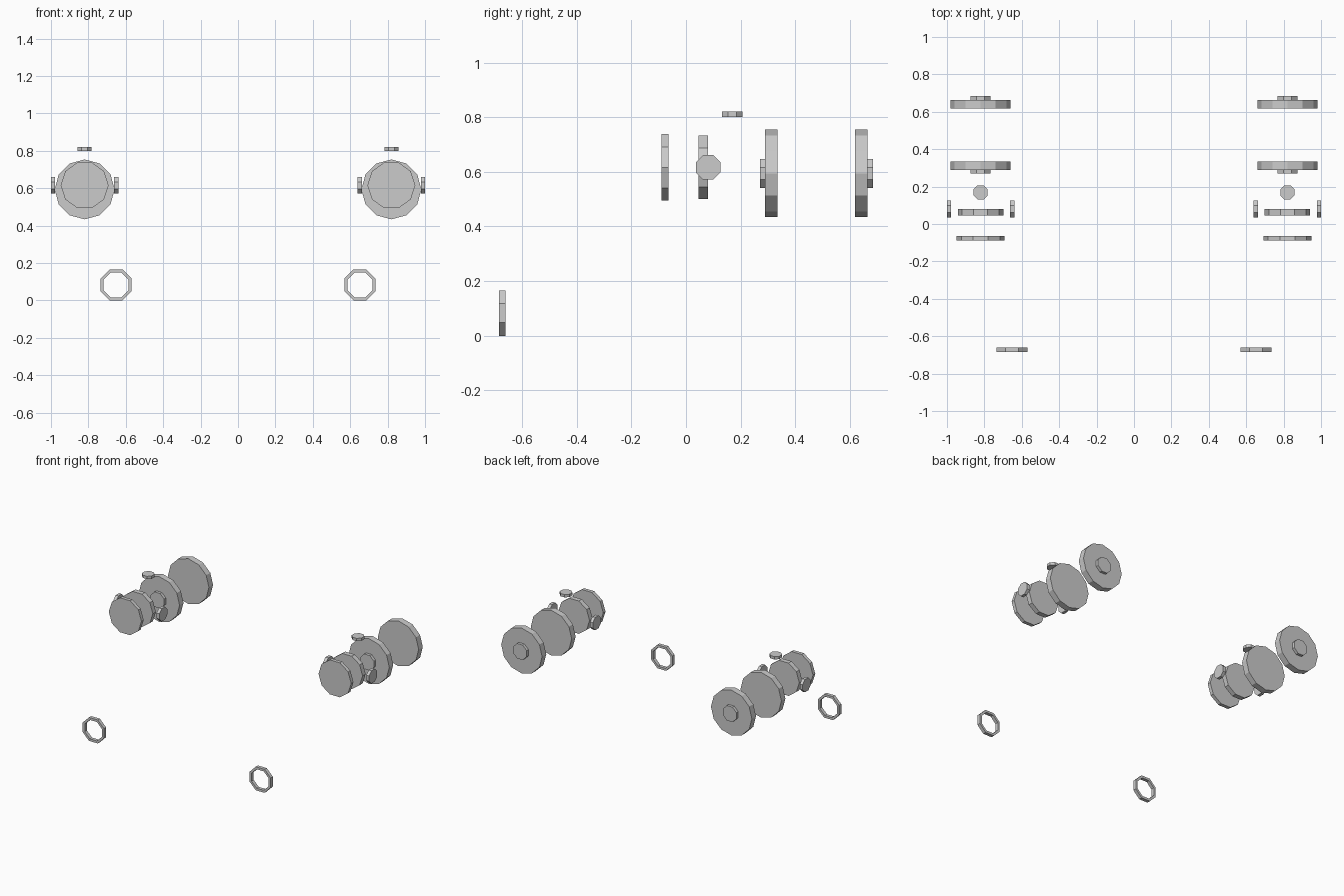
import bpy, bmesh
from math import pi, cos, sin
from mathutils import Matrix

if "Cube" in bpy.data.objects:
    bpy.data.objects.remove(bpy.data.objects["Cube"])

ROT = {
    'X': Matrix.Rotation(pi / 2, 4, 'Y'),
    'Y': Matrix.Rotation(pi / 2, 4, 'X'),
    'Z': Matrix.Identity(4),
}


def add_object(name, bm):
    bmesh.ops.recalc_face_normals(bm, faces=bm.faces[:])
    mesh = bpy.data.meshes.new(name)
    bm.to_mesh(mesh)
    bm.free()
    obj = bpy.data.objects.new(name, mesh)
    bpy.context.collection.objects.link(obj)
    return obj


def disc(name, center, radius, thick, sides, axis, turn=0.0):
    """Solid flat-faced disc; turn spins it about its own axis."""
    bm = bmesh.new()
    bmesh.ops.create_cone(bm, cap_ends=True, segments=sides,
                          radius1=radius, radius2=radius, depth=thick)
    bm.transform(Matrix.Translation(center) @ ROT[axis] @ Matrix.Rotation(turn, 4, 'Z'))
    return add_object(name, bm)


def ring(name, center, outer, inner, thick, sides):
    """Hollow ring facing front and back."""
    bm = bmesh.new()
    section = [(outer, -thick / 2), (outer, thick / 2), (inner, thick / 2), (inner, -thick / 2)]
    loops = []
    for i in range(sides):
        a = 2 * pi * (i + 0.5) / sides
        loops.append([bm.verts.new((center[0] + r * cos(a), center[1] + d,
                                    center[2] + r * sin(a))) for r, d in section])
    for i in range(sides):
        p, q = loops[i], loops[(i + 1) % sides]
        for k in range(4):
            m = (k + 1) % 4
            bm.faces.new((p[k], p[m], q[m], q[k]))
    return add_object(name, bm)


OCT = cos(pi / 8)   # flat-to-corner ratio of an octagon
EIGHTH = pi / 8     # turns an octagon onto its flats
TENTH = pi / 10     # puts decagon corners at left and right

for side, s in (("left", -1), ("right", 1)):
    x = 0.82 * s
    # large rear discs with small hubs
    disc(f"rear_disc_{side}", (x, 0.641, 0.594), 0.16, 0.046, 12, 'Y')
    disc(f"rear_hub_{side}", (x, 0.674, 0.594), 0.053 / OCT, 0.02, 8, 'Y', EIGHTH)
    disc(f"middle_disc_{side}", (x, 0.312, 0.594), 0.16, 0.044, 12, 'Y')
    disc(f"middle_hub_{side}", (x, 0.28, 0.594), 0.053 / OCT, 0.02, 8, 'Y', EIGHTH)
    # smaller front discs
    disc(f"inner_front_disc_{side}", (x, 0.063, 0.616), 0.122, 0.034, 10, 'Y', pi / 2)
    disc(f"front_disc_{side}", (x, -0.077, 0.616), 0.128, 0.025, 10, 'Y', pi / 2)
    # top cap and side knobs
    disc(f"top_cap_{side}", (x, 0.169, 0.81), 0.038 / OCT, 0.02, 8, 'Z', EIGHTH)
    for label, d in (("outer", 0.169), ("inner", -0.169)):
        disc(f"{label}_knob_{side}", (x + s * d, 0.081, 0.616), 0.045 / OCT, 0.022, 8, 'X', EIGHTH)
    # low front ring
    ring(f"front_ring_{side}", (0.652 * s, -0.672, 0.083),
         0.083 / OCT, 0.067 / OCT, 0.024, 8)
